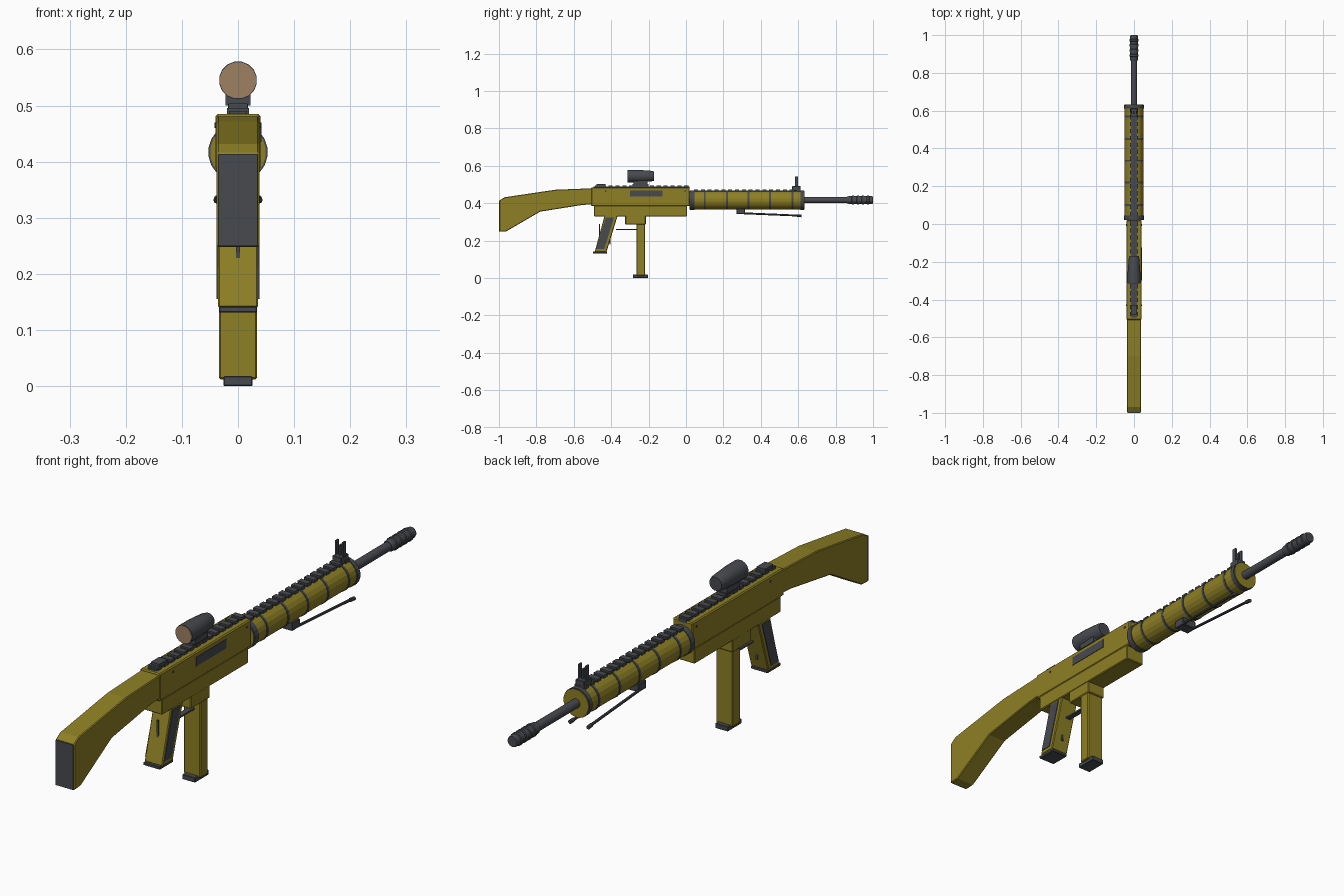
import bpy, bmesh, math
from mathutils import Vector

if "Cube" in bpy.data.objects:
    bpy.data.objects.remove(bpy.data.objects["Cube"])


def material(name, rgb):
    m = bpy.data.materials.new(name)
    m.diffuse_color = (*rgb, 1)
    m.use_nodes = True
    m.node_tree.nodes["Principled BSDF"].inputs["Base Color"].default_value = m.diffuse_color
    return m


OLIVE = material("olive", (0.27, 0.215, 0.018))
DARK = material("dark_grey", (0.064, 0.068, 0.078))
LENS = material("amber_lens", (0.34, 0.22, 0.12))


def finish(name, bm, mat, bevel=0.0, smooth=False):
    bmesh.ops.recalc_face_normals(bm, faces=bm.faces)
    me = bpy.data.meshes.new(name)
    bm.to_mesh(me)
    bm.free()
    me.materials.append(mat)
    ob = bpy.data.objects.new(name, me)
    bpy.context.collection.objects.link(ob)
    if smooth:
        me.shade_smooth()
        me.set_sharp_from_angle(angle=math.radians(35))
    if bevel:
        b = ob.modifiers.new("bevel", "BEVEL")
        b.width = bevel
        b.segments = 1
    return ob


def profile(name, pts, x0, x1, mat, bevel=0.0):
    """Side outline (y, z) extruded from x0 to x1."""
    bm = bmesh.new()
    a = [bm.verts.new((x0, y, z)) for y, z in pts]
    f = bm.faces.new(a)
    r = bmesh.ops.extrude_face_region(bm, geom=[f])
    bmesh.ops.translate(bm, vec=(x1 - x0, 0, 0),
                        verts=[v for v in r["geom"] if isinstance(v, bmesh.types.BMVert)])
    return finish(name, bm, mat, bevel)


def box(name, x, y, z, mat, bevel=0.0):
    return profile(name, [(y[0], z[0]), (y[1], z[0]), (y[1], z[1]), (y[0], z[1])],
                   x[0], x[1], mat, bevel)


def lathe(name, rings, zc, mat, sides=16, x=0.0, smooth=False):
    """Rings of (y, radius) joined along y, capped at both ends."""
    bm = bmesh.new()
    loops = []
    for y, r in rings:
        loops.append([bm.verts.new((x + r * math.cos(2 * math.pi * (i + .5) / sides), y,
                                    zc + r * math.sin(2 * math.pi * (i + .5) / sides)))
                      for i in range(sides)])
    for a, b in zip(loops, loops[1:]):
        for i in range(sides):
            j = (i + 1) % sides
            bm.faces.new((a[i], a[j], b[j], b[i]))
    bm.faces.new(loops[0])
    bm.faces.new(loops[-1])
    return finish(name, bm, mat, smooth=smooth)


def rod(name, p, q, r, mat, sides=8):
    p, q = Vector(p), Vector(q)
    bm = bmesh.new()
    bmesh.ops.create_cone(bm, cap_ends=True, segments=sides, radius1=r, radius2=r,
                          depth=(q - p).length)
    rot = Vector((0, 0, 1)).rotation_difference(q - p).to_matrix()
    for v in bm.verts:
        v.co = rot @ v.co + (p + q) / 2
    return finish(name, bm, mat)


def sym(w):
    return (-w, w)


# shoulder stock and butt pad
profile("stock", [(-0.997, 0.415), (-0.97, 0.432), (-0.70, 0.472), (-0.50, 0.48), (-0.50, 0.395),
                  (-0.56, 0.39), (-0.78, 0.355), (-0.96, 0.25), (-0.997, 0.248)],
        -0.038, 0.038, OLIVE, 0.003)
box("butt_pad", sym(0.035), (-1.0, -0.99), (0.25, 0.414), DARK)

# receiver body
box("upper_receiver", sym(0.04), (-0.507, 0.02), (0.385, 0.485), OLIVE, 0.004)
box("lower_receiver", sym(0.0385), (-0.492, 0.005), (0.33, 0.388), OLIVE, 0.003)
box("side_port", (0.03, 0.042), (-0.30, -0.125), (0.435, 0.468), DARK)
for i, y in enumerate((-0.43, -0.005)):
    rod(f"receiver_pin_{i}", (-0.0415, y, 0.465), (0.0415, y, 0.465), 0.005, DARK)

# top rails with crosswise teeth
def rail(name, y0, y1, z0, z1, count):
    box(name + "_base", sym(0.016), (y0, y1), (z0 - 0.006, z1 - 0.006), DARK)
    step = (y1 - y0) / count
    for i in range(count):
        y = y0 + step * (i + 0.2)
        box(f"{name}_tooth_{i}", sym(0.02), (y, y + step * 0.6), (z0, z1), DARK)

rail("receiver_rail", -0.495, 0.02, 0.483, 0.496, 14)
rail("handguard_rail", 0.035, 0.62, 0.459, 0.474, 16)

# ribbed round handguard
ZB = 0.417
lathe("handguard", [(0.02, 0.05), (0.633, 0.05)], ZB, OLIVE, 20)
lathe("handguard_rear_collar", [(0.022, 0.053), (0.045, 0.053)], ZB, DARK, 20)
lathe("handguard_front_collar", [(0.612, 0.053), (0.63, 0.053)], ZB, DARK, 20)
for i, y in enumerate((0.10, 0.22, 0.335, 0.45, 0.57)):
    lathe(f"handguard_band_{i}", [(y - 0.005, 0.0518), (y + 0.005, 0.0518)], ZB, DARK, 20)

# barrel and ridged muzzle
lathe("barrel", [(0.60, 0.0165), (0.90, 0.0165)], ZB, DARK, 16, smooth=True)
rings = [(0.862, 0.018), (0.87, 0.021)]
for k in range(4):
    y = 0.885 + 0.027 * k
    rings += [(y, 0.021), (y + 0.002, 0.024), (y + 0.012, 0.024), (y + 0.014, 0.021)]
lathe("muzzle", rings + [(0.994, 0.021), (1.0, 0.019)], ZB, DARK, 16)

# front sight
box("front_sight_base", sym(0.018), (0.568, 0.612), (0.465, 0.492), DARK, 0.002)
for i, x in enumerate((-0.014, 0.0, 0.014)):
    h = 0.528 if x == 0 else 0.542
    box(f"front_sight_post_{i}", (x - 0.003, x + 0.003), (0.582, 0.598), (0.488, h), DARK)

# rear sight
box("rear_sight", sym(0.017), (-0.478, -0.43), (0.49, 0.504), DARK)

# optic and mount
lathe("optic_tube", [(-0.312, 0.034), (-0.255, 0.034), (-0.185, 0.029), (-0.17, 0.025)],
      0.545, DARK, 16, smooth=True)
lathe("rear_lens", [(-0.314, 0.0325), (-0.308, 0.0325)], 0.545, LENS, 16)
box("optic_mount_foot", sym(0.018), (-0.285, -0.2), (0.488, 0.503), DARK)
box("optic_mount", sym(0.022), (-0.28, -0.205), (0.5, 0.522), DARK)

# pistol grip with dark side panels
profile("grip", [(-0.435, 0.335), (-0.365, 0.335), (-0.425, 0.14), (-0.488, 0.14)],
        -0.036, 0.036, OLIVE, 0.003)
for side, x in (("left", -0.0385), ("right", 0.0335)):
    profile(f"grip_panel_{side}", [(-0.428, 0.325), (-0.385, 0.325), (-0.437, 0.155), (-0.48, 0.155)],
            x, x + 0.005, DARK)
box("grip_base", sym(0.034), (-0.498, -0.422), (0.131, 0.142), DARK, 0.002)

# trigger guard and trigger
box("trigger_guard", sym(0.01), (-0.375, -0.255), (0.256, 0.262), DARK)
box("trigger", sym(0.004), (-0.41, -0.405), (0.18, 0.28), DARK)
box("grip_safety", sym(0.004), (-0.464, -0.46), (0.22, 0.29), DARK)

# magazine
box("magazine_well", sym(0.037), (-0.325, -0.215), (0.287, 0.335), OLIVE, 0.003)
box("magazine", sym(0.034), (-0.265, -0.22), (0.012, 0.30), OLIVE, 0.003)
box("magazine_base", sym(0.026), (-0.284, -0.204), (0.0, 0.018), DARK, 0.002)

# folded bipod
box("bipod_block", sym(0.03), (0.27, 0.315), (0.342, 0.372), DARK, 0.002)
for side, s in (("left", -1), ("right", 1)):
    rod(f"bipod_leg_{side}", (s * 0.025, 0.29, 0.347), (s * 0.036, 0.60, 0.334), 0.005, DARK)
    rod(f"bipod_foot_{side}", (s * 0.036, 0.595, 0.334), (s * 0.037, 0.617, 0.332), 0.007, DARK)
